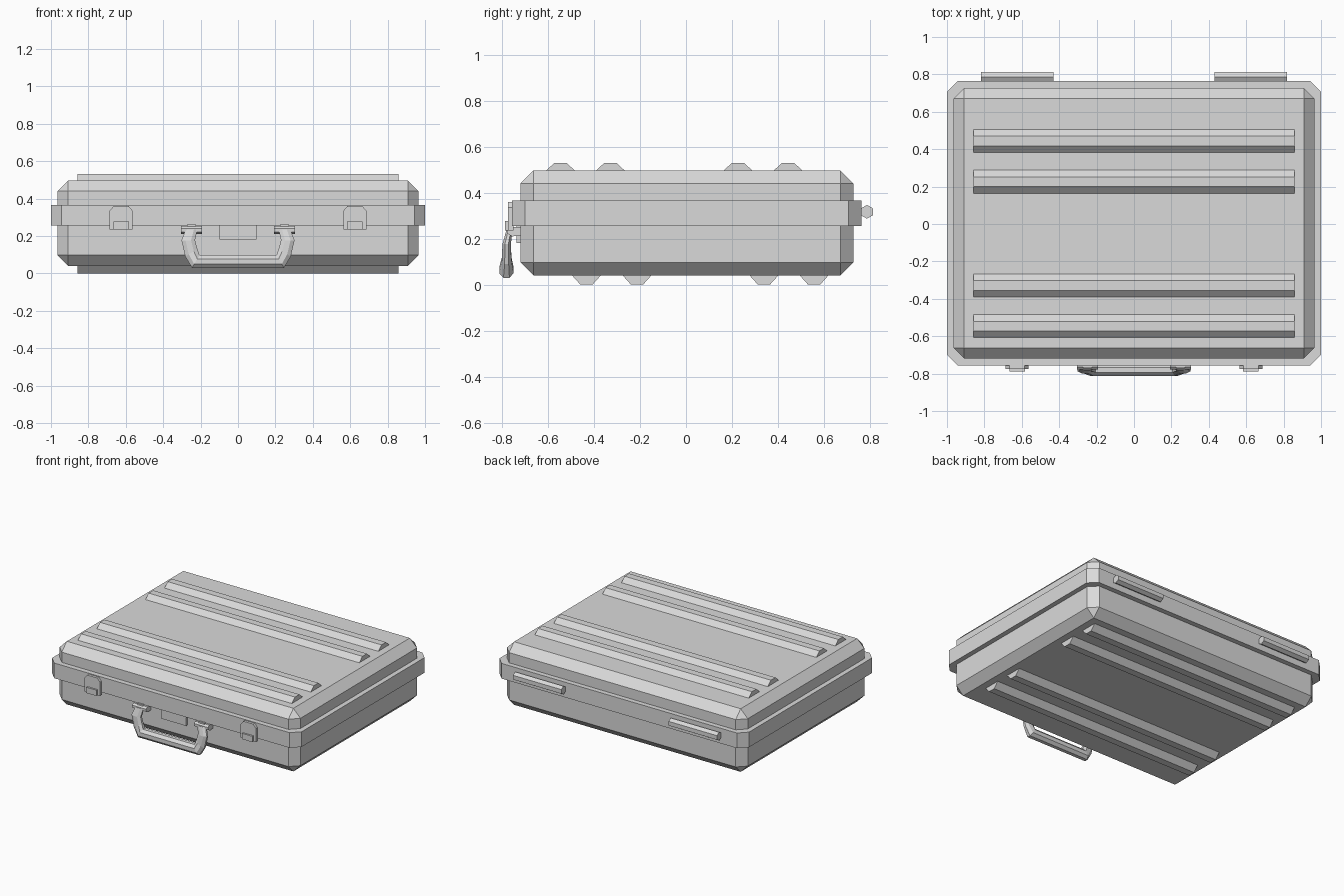
import bpy, bmesh, math
from mathutils import Vector

old = bpy.data.objects.get("Cube")
if old:
    bpy.data.objects.remove(old, do_unlink=True)

GREY = (0.7, 0.7, 0.7, 1)
mat = bpy.data.materials.new("light grey")
mat.use_nodes = True
mat.diffuse_color = GREY
mat.node_tree.nodes["Principled BSDF"].inputs["Base Color"].default_value = GREY


def finish(name, bm):
    bmesh.ops.recalc_face_normals(bm, faces=bm.faces)
    mesh = bpy.data.meshes.new(name)
    bm.to_mesh(mesh)
    bm.free()
    mesh.materials.append(mat)
    obj = bpy.data.objects.new(name, mesh)
    bpy.context.collection.objects.link(obj)
    return obj


def loft(name, rings):
    """Skin a list of equal-length point rings and cap both ends."""
    bm = bmesh.new()
    loops = [[bm.verts.new(p) for p in ring] for ring in rings]
    n = len(loops[0])
    for a, b in zip(loops, loops[1:]):
        for i in range(n):
            j = (i + 1) % n
            bm.faces.new((a[i], a[j], b[j], b[i]))
    bm.faces.new(loops[0])
    bm.faces.new(loops[-1])
    return finish(name, bm)


def along_x(name, profile, x0, x1):
    return loft(name, [[(x, y, z) for y, z in profile] for x in (x0, x1)])


def along_y(name, profile, y0, y1):
    return loft(name, [[(x, y, z) for x, z in profile] for y in (y0, y1)])


def box(name, lo, hi, bevel=0, vertical_only=False):
    bm = bmesh.new()
    bmesh.ops.create_cube(bm, size=1)
    for v in bm.verts:
        v.co = [(a + b) / 2 + c * (b - a) for a, b, c in zip(lo, hi, v.co)]
    if bevel:
        edges = [e for e in bm.edges if not vertical_only
                 or abs(e.verts[0].co.z - e.verts[1].co.z) > 0.01]
        bmesh.ops.bevel(bm, geom=edges, offset=bevel, segments=1, affect='EDGES')
    return finish(name, bm)


# Case shell and the rim around its middle
box("case_body", (-0.965, -0.72, 0.04), (0.965, 0.728, 0.497), 0.057)
box("case_rim", (-1, -0.757, 0.256), (1, 0.764, 0.366), 0.057, True)

# Raised ribs on the lid and on the underside
def rib(name, y, z_base, z_crest):
    profile = [(y - 0.064, z_base), (y - 0.026, z_crest),
               (y + 0.026, z_crest), (y + 0.064, z_base)]
    along_x(name, profile, -0.857, 0.857)


for i, y in enumerate((-0.546, -0.329, 0.226, 0.444)):
    rib(f"lid_rib_{i + 1}", y, 0.495, 0.53)
for i, y in enumerate((-0.433, -0.213, 0.339, 0.557)):
    rib(f"base_rib_{i + 1}", y, 0.042, 0)

# Hinges, latches and handle brackets on both sides
hexagon = [(0.787 + 0.03 * math.sin(k * math.pi / 3),
            0.317 + 0.03 * math.cos(k * math.pi / 3)) for k in range(6)]
for side, s in (("left", 1), ("right", -1)):
    along_x(f"hinge_{side}", hexagon, s * 0.43, s * 0.817)

    cx = s * 0.625
    plate = [(cx - 0.061, 0.235), (cx + 0.061, 0.235), (cx + 0.061, 0.335),
             (cx + 0.04, 0.36), (cx - 0.04, 0.36), (cx - 0.061, 0.335)]
    along_y(f"latch_plate_{side}", plate, -0.775, -0.75)
    box(f"latch_tab_{side}", (cx - 0.041, -0.788, 0.235), (cx + 0.041, -0.77, 0.277))

    cx = s * 0.248
    bracket = [(-0.715, 0.215), (-0.755, 0.21), (-0.778, 0.222),
               (-0.778, 0.24), (-0.765, 0.252), (-0.715, 0.252)]
    along_x(f"handle_bracket_{side}", bracket, cx - 0.056, cx + 0.056)
    box(f"bracket_cap_{side}", (cx - 0.024, -0.77, 0.25), (cx + 0.024, -0.755, 0.26))

# Lock plate between the brackets
box("lock_plate", (-0.1, -0.738, 0.182), (0.1, -0.715, 0.258))

# Carrying handle: octagonal sections from one bracket round to the other
# Each station: outer point, inner point (x, z), centre y, half depth
stations = [((0.28, 0.235), (0.217, 0.235), -0.768, 0.014),
            ((0.302, 0.177), (0.23, 0.177), -0.78, 0.018),
            ((0.282, 0.09), (0.217, 0.13), -0.78, 0.021),
            ((0.246, 0.03), (0.206, 0.097), -0.781, 0.031)]


def section(station, s):
    (ox, oz), (ix, iz), y, depth = station
    outer, inner = Vector((s * ox, y, oz)), Vector((s * ix, y, iz))
    mid, half = (outer + inner) / 2, (outer - inner) / 2
    ring = []
    for k in range(8):
        a = (k + 0.5) * math.pi / 4
        r = 1 / math.cos(math.pi / 8)
        ring.append(mid + half * r * math.cos(a) + Vector((0, depth * r * math.sin(a), 0)))
    return ring


loft("carry_handle", [section(t, -1) for t in stations]
     + [section(t, 1) for t in reversed(stations)])
